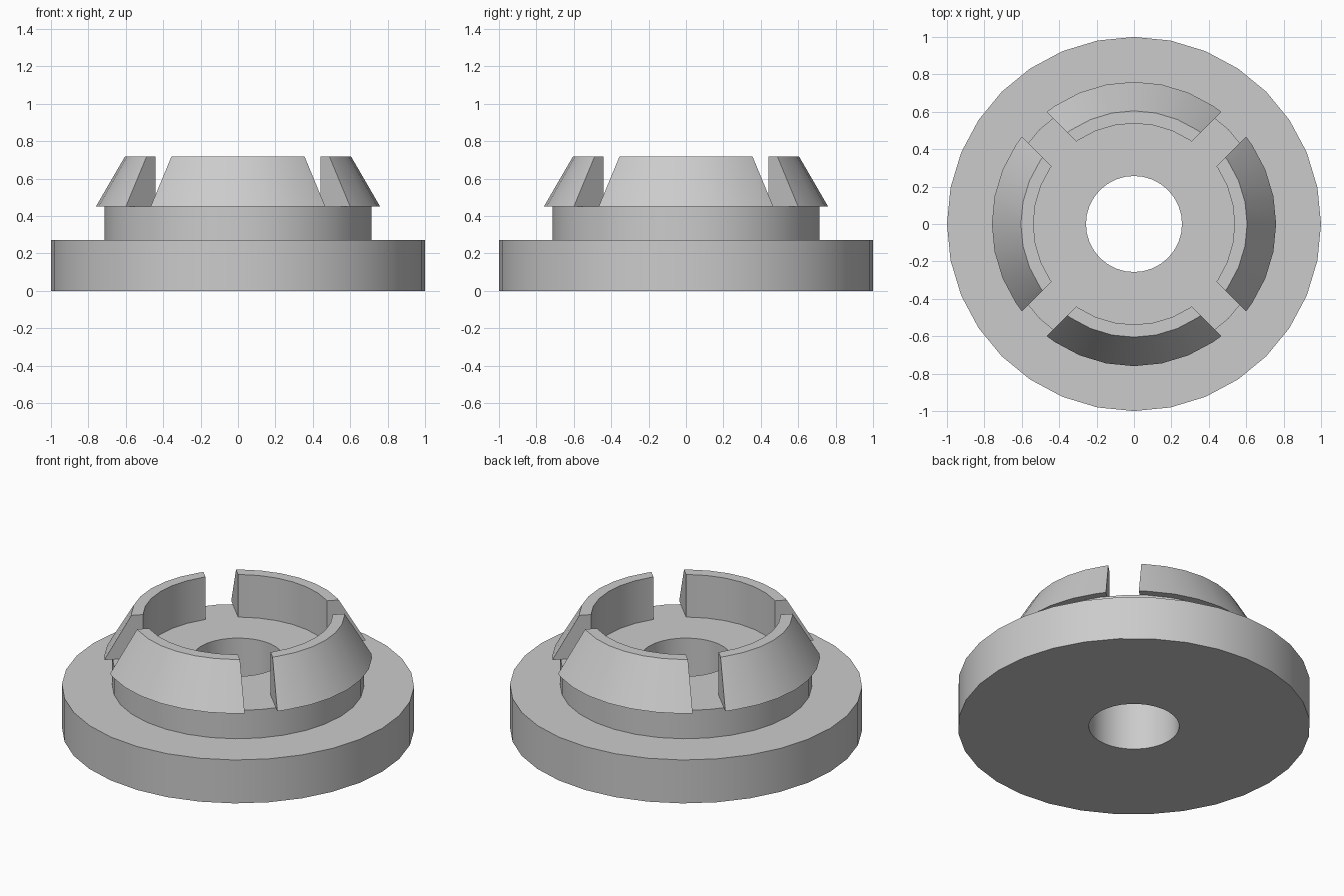
import bpy, bmesh, math

if "Cube" in bpy.data.objects:
    bpy.data.objects.remove(bpy.data.objects["Cube"])

SIDES = 32
STEP = 2 * math.pi / SIDES
HALF_SLOT = 0.094

grey = bpy.data.materials.new("light grey")
grey.diffuse_color = (0.6, 0.6, 0.6, 1)
grey.use_nodes = True
grey.node_tree.nodes["Principled BSDF"].inputs["Base Color"].default_value = grey.diffuse_color


def sweep(name, profile, stations, closed):
    """Sweep a closed (radius, z) profile round z; a station maps radius to angle."""
    bm = bmesh.new()
    rings = [[bm.verts.new((r * math.cos(s(r)), r * math.sin(s(r)), z))
              for r, z in profile] for s in stations]
    n = len(profile)
    pairs = list(zip(rings, rings[1:]))
    if closed:
        pairs.append((rings[-1], rings[0]))
    else:
        bm.faces.new(rings[0])
        bm.faces.new(rings[-1])
    for a, b in pairs:
        for i in range(n):
            j = (i + 1) % n
            bm.faces.new((a[i], b[i], b[j], a[j]))
    bmesh.ops.recalc_face_normals(bm, faces=bm.faces)
    mesh = bpy.data.meshes.new(name)
    bm.to_mesh(mesh)
    bm.free()
    mesh.materials.append(grey)
    obj = bpy.data.objects.new(name, mesh)
    bpy.context.collection.objects.link(obj)
    bpy.ops.object.select_all(action='DESELECT')
    obj.select_set(True)
    bpy.context.view_layer.objects.active = obj
    bpy.ops.object.shade_smooth_by_angle(angle=math.radians(20))
    return obj


# Flange with raised neck and a through hole
sweep("flange_and_neck",
      [(0.257, 0), (1, 0), (1, 0.272), (0.715, 0.272), (0.715, 0.45), (0.257, 0.45)],
      [lambda r, k=k: k * STEP for k in range(SIDES)], True)

# Four tapered snap claws, separated by parallel-sided diagonal slots
claw_profile = [(0.538, 0.45), (0.76, 0.45), (0.605, 0.717), (0.538, 0.717)]
for q in range(4):
    mid = q * math.pi / 2
    end = lambda r: math.pi / 4 - math.asin(HALF_SLOT / r)
    stations = [lambda r, m=mid: m - end(r)]
    stations += [lambda r, m=mid, k=k: m + k * STEP for k in range(-3, 4)]
    stations += [lambda r, m=mid: m + end(r)]
    sweep(f"snap_claw_{q + 1}", claw_profile, stations, False)
